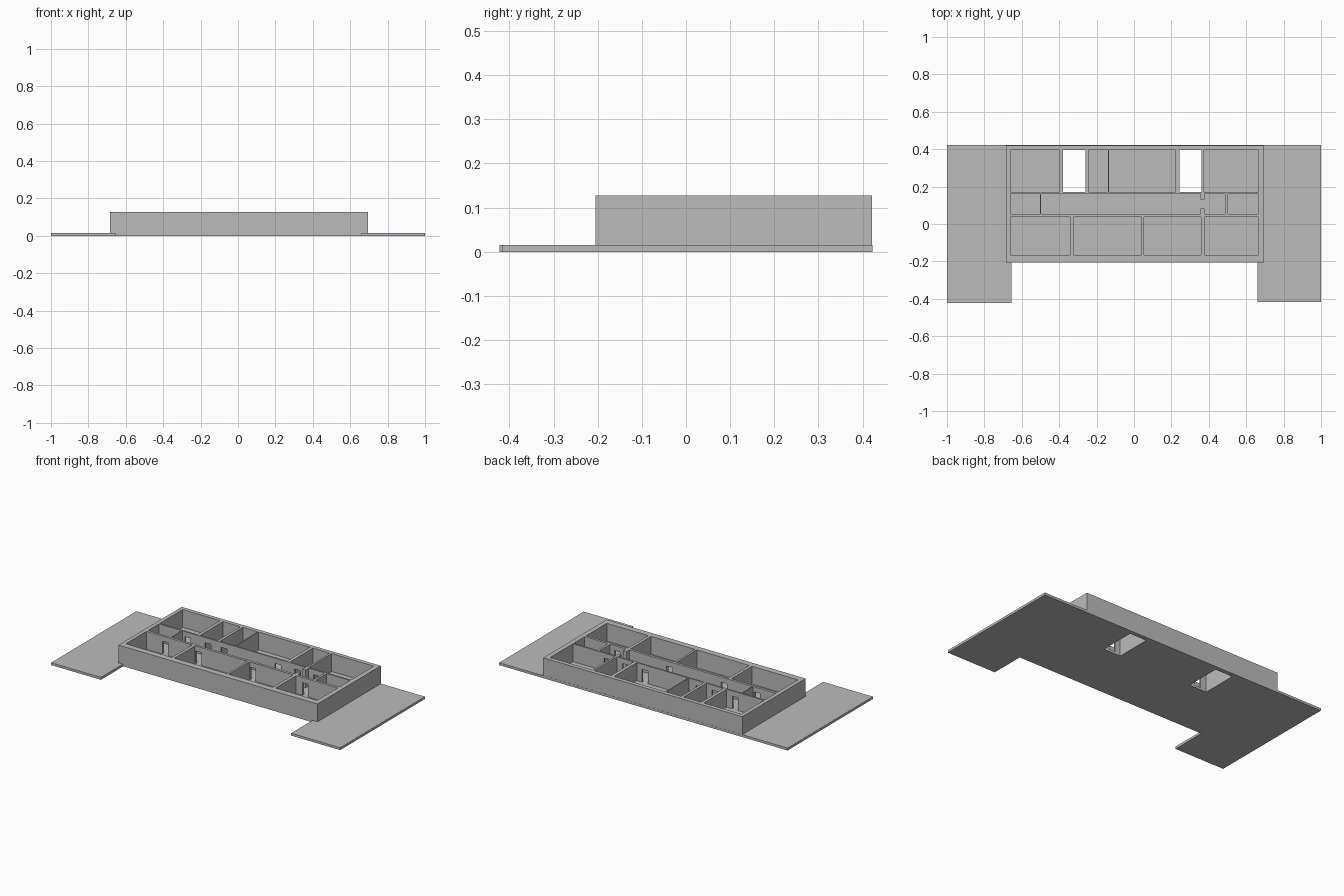
import bpy, bmesh

cube = bpy.data.objects.get("Cube")
if cube:
    bpy.data.objects.remove(cube, do_unlink=True)

# One plain grey for everything
grey = bpy.data.materials.new("plain grey")
grey.use_nodes = True
tone = (0.5, 0.5, 0.5, 1)
grey.diffuse_color = tone
grey.node_tree.nodes["Principled BSDF"].inputs["Base Color"].default_value = tone

FLOOR, TOP, DOOR_TOP = 0.015, 0.127, 0.095


def make_object(name, bm):
    bmesh.ops.recalc_face_normals(bm, faces=bm.faces)
    mesh = bpy.data.meshes.new(name)
    bm.to_mesh(mesh)
    bm.free()
    mesh.materials.append(grey)
    obj = bpy.data.objects.new(name, mesh)
    bpy.context.collection.objects.link(obj)
    return obj


def add_prism(bm, outline, z0, z1):
    face = bm.faces.new([bm.verts.new((x, y, z0)) for x, y in outline])
    up = bmesh.ops.extrude_face_region(bm, geom=[face])["geom"]
    verts = [v for v in up if isinstance(v, bmesh.types.BMVert)]
    bmesh.ops.translate(bm, verts=verts, vec=(0, 0, z1 - z0))


def add_box(bm, x0, x1, y0, y1, z0, z1):
    add_prism(bm, [(x0, y0), (x1, y0), (x1, y1), (x0, y1)], z0, z1)


def cut(target, name, boxes):
    bm = bmesh.new()
    for box in boxes:
        add_box(bm, *box)
    cutter = make_object(name, bm)
    cutter.hide_render = True
    cutter.hide_viewport = True
    cutter.display_type = 'WIRE'
    mod = target.modifiers.new(name, 'BOOLEAN')
    mod.operation = 'DIFFERENCE'
    mod.solver = 'EXACT'
    mod.use_self = True
    mod.object = cutter


# Depth bands of the three rows of rooms
BACK, HALL, FRONT = (0.17, 0.395), (0.053, 0.16), (-0.166, 0.037)

# Room widths in each row
back_rooms = [(-0.66, -0.40), (-0.243, -0.14), (-0.133, 0.222), (0.373, 0.665)]
shafts = [(-0.38, -0.26), (0.243, 0.36)]
hall_rooms = [(-0.66, -0.503), (-0.497, 0.356), (0.377, 0.489), (0.503, 0.665)]
front_rooms = [(-0.66, -0.342), (-0.323, 0.04), (0.053, 0.358), (0.377, 0.665)]

# Ground slab with a notch at the front and two open shafts
bm = bmesh.new()
add_prism(bm, [(-1, 0.422), (-1, -0.422), (-0.655, -0.422), (-0.655, -0.2),
               (0.66, -0.2), (0.66, -0.416), (1, -0.416), (1, 0.422)], 0, FLOOR)
slab = make_object("ground_slab", bm)
cut(slab, "slab_shaft_cutter", [(*s, *BACK, -0.1, 0.1) for s in shafts])

# Building block hollowed out into rooms
bm = bmesh.new()
add_box(bm, -0.685, 0.695, -0.205, 0.421, 0.005, TOP)
walls = make_object("building_walls", bm)
rooms = [(*x, *band, -0.1, 0.3)
         for row, band in ((back_rooms + shafts, BACK), (hall_rooms, HALL),
                           (front_rooms, FRONT)) for x in row]
# Open passage between the two stubs in the hall
rooms.append((0.34, 0.39, 0.083, 0.13, -0.1, 0.3))
cut(walls, "room_cutter", rooms)

# Doorways from the hall to each room
doors = []
for x in (-0.46, -0.32, -0.21, 0.165, 0.30, 0.43):
    doors.append((x - 0.02, x + 0.02, 0.15, 0.18, FLOOR - 0.002, DOOR_TOP))
for x in (-0.53, -0.3, 0.077, 0.44):
    doors.append((x - 0.02, x + 0.02, 0.03, 0.06, FLOOR - 0.002, DOOR_TOP))
cut(walls, "door_cutter", doors)
